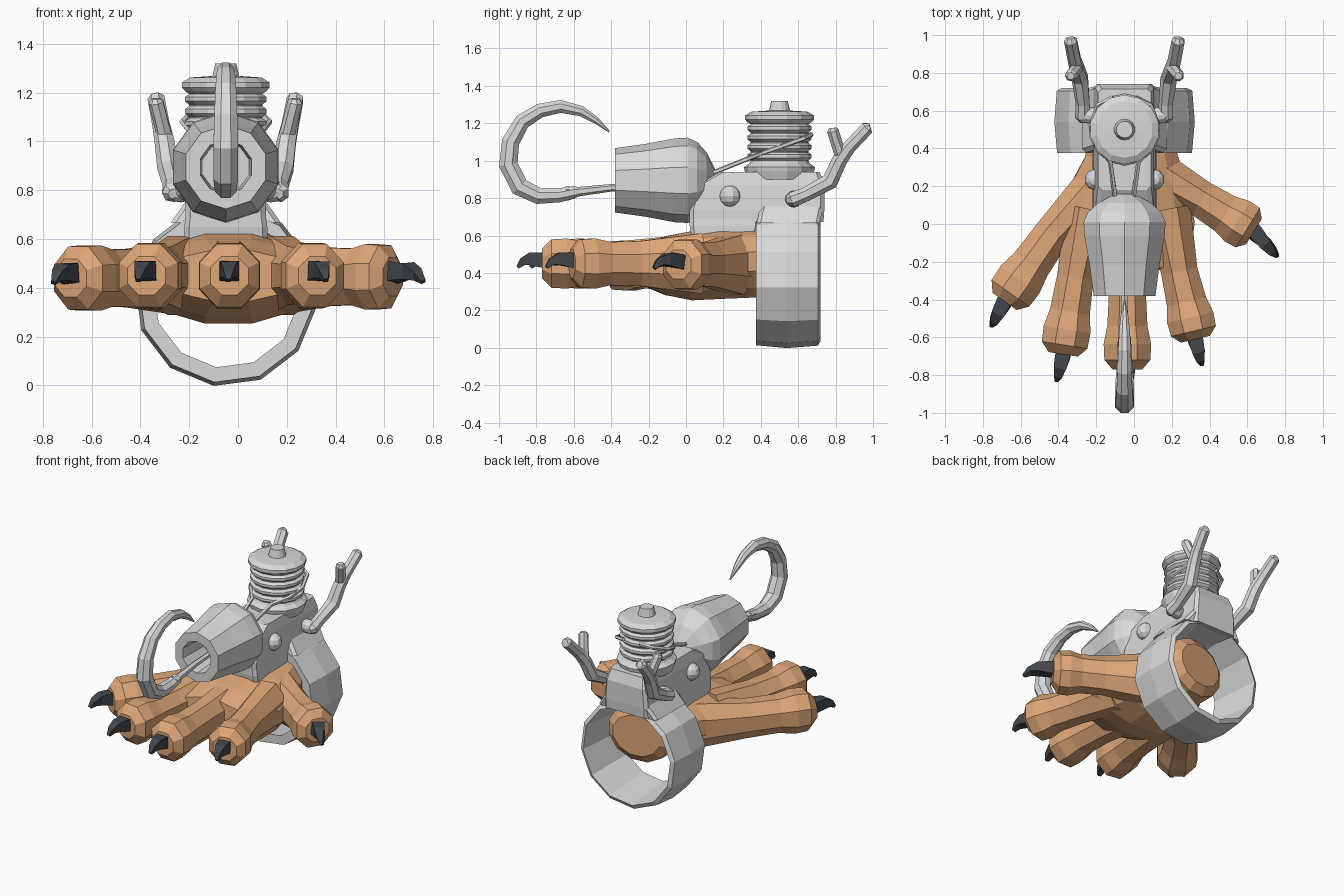
import bpy, bmesh, math
from mathutils import Vector

if "Cube" in bpy.data.objects:
    bpy.data.objects.remove(bpy.data.objects["Cube"])

CX = -0.05  # centre line of the device


def material(name, rgb):
    m = bpy.data.materials.new(name)
    m.diffuse_color = (*rgb, 1)
    m.use_nodes = True
    m.node_tree.nodes["Principled BSDF"].inputs["Base Color"].default_value = m.diffuse_color
    return m


FUR = material("tan skin", (0.74, 0.39, 0.19))
STEEL = material("light grey metal", (0.70, 0.70, 0.70))
CLAW = material("dark claw", (0.055, 0.063, 0.072))


def finish(name, bm, mat):
    bmesh.ops.recalc_face_normals(bm, faces=bm.faces[:])
    me = bpy.data.meshes.new(name)
    bm.to_mesh(me)
    bm.free()
    me.materials.append(mat)
    ob = bpy.data.objects.new(name, me)
    bpy.context.collection.objects.link(ob)
    return ob


def bridge(bm, rings, closed=False):
    n = len(rings[0])
    pairs = list(zip(rings, rings[1:]))
    if closed:
        pairs.append((rings[-1], rings[0]))
    for a, b in pairs:
        for i in range(n):
            j = (i + 1) % n
            bm.faces.new((a[i], a[j], b[j], b[i]))
    if not closed:
        bm.faces.new(rings[0])
        bm.faces.new(rings[-1])


def sweep(name, pts, radii, mat, sides=8):
    """Capped tube along a path; a radius may be a (side, up) pair."""
    bm = bmesh.new()
    pts = [Vector(p) for p in pts]
    rings = []
    for k, p in enumerate(pts):
        t = (pts[min(k + 1, len(pts) - 1)] - pts[max(k - 1, 0)]).normalized()
        s = Vector((1, 0, 0))
        s = (s - t * s.dot(t)).normalized()
        u = t.cross(s)
        r = radii[k]
        rs, ru = r if isinstance(r, tuple) else (r, r)
        ring = []
        for i in range(sides):
            a = math.tau * (i + 0.5) / sides
            ring.append(bm.verts.new(p + s * rs * math.cos(a) + u * ru * math.sin(a)))
        rings.append(ring)
    bridge(bm, rings)
    return finish(name, bm, mat)


def lathe(name, profile, centre, axis, mat, sides, closed=False, turn=0.5):
    """Revolve (radius, position) pairs around the y or z axis."""
    bm = bmesh.new()
    rings = []
    for r, h in profile:
        ring = []
        for i in range(sides):
            a = math.tau * (i + turn) / sides
            c, s = r * math.cos(a), r * math.sin(a)
            off = Vector((c, h, s)) if axis == 'Y' else Vector((c, s, h))
            ring.append(bm.verts.new(Vector(centre) + off))
        rings.append(ring)
    bridge(bm, rings, closed)
    return finish(name, bm, mat)


def prism(name, rows, mat):
    """Box-like loft from (z, half width, front y, back y) rows, chamfered."""
    bm = bmesh.new()
    rings = []
    for z, w, f, b in rows:
        c = 0.02
        xy = [(-w + c, f), (w - c, f), (w, f + c), (w, b - c),
              (w - c, b), (-w + c, b), (-w, b - c), (-w, f + c)]
        rings.append([bm.verts.new((CX + x, y, z)) for x, y in xy])
    bridge(bm, rings)
    return finish(name, bm, mat)


def ball(name, centre, radius, stretch, mat):
    bm = bmesh.new()
    bmesh.ops.create_uvsphere(bm, u_segments=10, v_segments=6, radius=radius)
    for v in bm.verts:
        v.co.x *= stretch
        v.co += Vector(centre)
    return finish(name, bm, mat)


# Palm and wrist
palm = [(0.60, -0.04, 0.46, 0.17, 0.14), (0.56, -0.035, 0.46, 0.225, 0.195),
        (0.37, -0.015, 0.462, 0.25, 0.20), (0.20, -0.02, 0.452, 0.32, 0.197),
        (0.03, -0.04, 0.437, 0.375, 0.19), (-0.10, -0.04, 0.44, 0.36, 0.165),
        (-0.25, -0.03, 0.45, 0.27, 0.11)]
sweep("palm", [(x, y, z) for y, x, z, w, h in palm],
      [(w, h) for y, x, z, w, h in palm], FUR, 12)

# Toes: root, middle, tip of the toe, tip of the claw (x, y), height
toes = [((-0.15, 0.26), (-0.43, -0.05), (-0.685, -0.41), (-0.757, -0.54), 0.44),
        ((-0.24, 0.08), (-0.31, -0.28), (-0.375, -0.69), (-0.41, -0.83), 0.45),
        ((-0.04, 0.08), (-0.035, -0.35), (-0.035, -0.77), (-0.04, -0.90), 0.45),
        ((0.18, 0.08), (0.24, -0.25), (0.325, -0.61), (0.36, -0.745), 0.45),
        ((0.12, 0.27), (0.36, 0.13), (0.635, -0.04), (0.76, -0.17), 0.445)]
for n, (root, mid, tip, end, z) in enumerate(toes, 1):
    r, m, t, e = (Vector((*p, z)) for p in (root, mid, tip, end))
    path = [r, m, m.lerp(t, 0.45), m.lerp(t, 0.68), m.lerp(t, 0.88), t]
    sweep(f"toe_{n}", path, [(0.13, 0.175), (0.105, 0.13), (0.115, 0.125),
                             (0.136, 0.145), (0.132, 0.14), 0.085], FUR)
    d = e - t

    def lift(f, h):
        return t + d * f + Vector((0, 0, h))
    # Blocky hooked claw
    sweep(f"claw_{n}", [lift(-0.2, 0.01), lift(0.08, 0.02), lift(0.5, 0.025),
                        lift(0.8, 0.01), lift(1, -0.02)],
          [(0.054, 0.05), (0.056, 0.056), (0.047, 0.047), 0.03, 0.013], CLAW, 4)

# Wrist cuff
lathe("wrist_cuff", [(0.36, 0.375), (0.375, 0.54), (0.362, 0.705),
                     (0.335, 0.72), (0.298, 0.375)],
      (CX, 0, 0.37), 'Y', STEEL, 12, closed=True, turn=0.75)

# Housing, the saddle that joins it to the cuff and the foot on the palm
prism("housing", [(0.672, 0.165, 0.02, 0.735), (0.74, 0.165, 0.02, 0.74),
                  (0.87, 0.155, 0.06, 0.74), (0.94, 0.14, 0.18, 0.715)], STEEL)
prism("saddle", [(0.668, 0.225, 0.378, 0.715), (0.76, 0.16, 0.40, 0.735)], STEEL)
prism("housing_foot", [(0.59, 0.17, 0.03, 0.38), (0.65, 0.17, 0.02, 0.39),
                       (0.73, 0.16, 0.02, 0.40)], STEEL)

# Launcher barrel with a hollow muzzle
lathe("barrel", [(0.05, 0.16), (0.15, 0.11), (0.205, 0.06), (0.228, 0.01),
                 (0.224, -0.06), (0.194, -0.22), (0.172, -0.38), (0.11, -0.38),
                 (0.10, -0.16)], (CX, 0, 0.895), 'Y', STEEL, 10)

# Hook shaft and hook
sweep("hook_shaft", [(CX, -0.15, 0.87), (CX, -0.40, 0.855), (CX, -0.57, 0.835),
                     (CX, -0.64, 0.825)], [0.018, 0.02, 0.025, 0.04], STEEL, 6)
hook = [(-0.60, 0.83, 0.036), (-0.68, 0.815, 0.041), (-0.79, 0.812, 0.048),
        (-0.89, 0.86, 0.055), (-0.95, 0.98, 0.055), (-0.938, 1.10, 0.051),
        (-0.875, 1.21, 0.046), (-0.78, 1.268, 0.041), (-0.67, 1.29, 0.037),
        (-0.56, 1.265, 0.03), (-0.48, 1.215, 0.02), (-0.41, 1.155, 0.005)]
sweep("hook", [(CX, y, z) for y, z, r in hook], [r for y, z, r in hook], STEEL, 8)

# Ridged spool with its lid and knob
spool = [(0.17, 0.90), (0.186, 0.945), (0.19, 0.965), (0.162, 0.985)]
for k in range(4):
    z = 1.0 + k * 0.05
    spool += [(0.154, z), (0.172, z + 0.015), (0.172, z + 0.032), (0.154, z + 0.045)]
spool += [(0.17, 1.205), (0.184, 1.22), (0.184, 1.242), (0.15, 1.262),
          (0.056, 1.268), (0.044, 1.32)]
lathe("spool", spool, (CX, 0.5, 0), 'Z', STEEL, 14)

# Mirrored levers, cables and side bolts
for side, label in ((1, "right"), (-1, "left")):
    def P(x, y, z):
        return (CX + side * x, y, z)
    sweep(f"lever_{label}", [P(0.215, 0.54, 0.785), P(0.22, 0.565, 0.79),
                             P(0.22, 0.64, 0.82), P(0.235, 0.77, 0.89),
                             P(0.25, 0.82, 1.00), P(0.265, 0.87, 1.07),
                             P(0.285, 0.97, 1.175), P(0.286, 0.985, 1.18)],
          [0.022, 0.042, 0.039, 0.046, 0.042, 0.037, 0.036, 0.022], STEEL, 7)
    sweep(f"lever_prong_{label}", [P(0.25, 0.83, 1.02), P(0.265, 0.81, 1.08),
                                   P(0.285, 0.785, 1.16), P(0.285, 0.783, 1.175)],
          [0.034, 0.032, 0.032, 0.02], STEEL, 7)
    sweep(f"cable_{label}", [P(0.04, 0.08, 0.91), P(0.075, 0.33, 1.01),
                             P(0.15, 0.42, 1.045), P(0.178, 0.52, 1.08),
                             P(0.14, 0.63, 1.12), P(0.06, 0.67, 1.14)],
          [0.013] * 6, STEEL, 5)
    ball(f"side_bolt_{label}", P(0.155, 0.235, 0.81), 0.057, 1, STEEL)
    ball(f"lever_pivot_{label}", P(0.185, 0.575, 0.795), 0.045, 1.6, STEEL)
